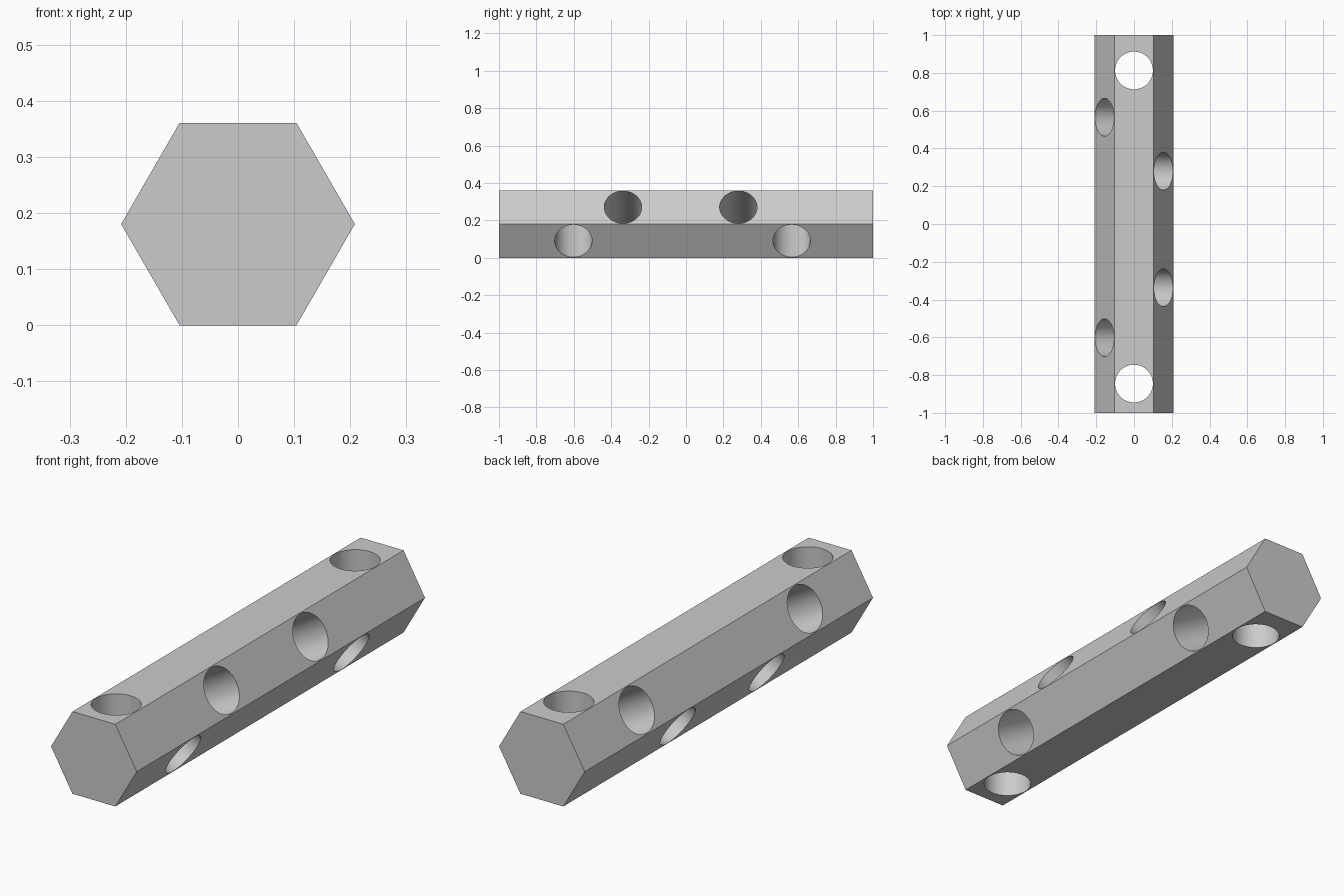
import bpy, bmesh
from math import cos, sin, pi, radians
from mathutils import Matrix, Vector

cube = bpy.data.objects.get("Cube")
if cube:
    bpy.data.objects.remove(cube, do_unlink=True)

HALF_LENGTH = 1.0
CORNER = 0.2083
CENTRE_Z = CORNER * sin(pi / 3)
HOLE_RADIUS = 0.1

grey = bpy.data.materials.new("plain_grey")
grey.use_nodes = True
colour = (0.6, 0.6, 0.6, 1)
grey.diffuse_color = colour
grey.node_tree.nodes["Principled BSDF"].inputs["Base Color"].default_value = colour


def make_object(name, bm):
    bmesh.ops.recalc_face_normals(bm, faces=bm.faces[:])
    mesh = bpy.data.meshes.new(name)
    bm.to_mesh(mesh)
    bm.free()
    mesh.materials.append(grey)
    obj = bpy.data.objects.new(name, mesh)
    bpy.context.collection.objects.link(obj)
    return obj


# Hexagonal bar lying along y, flat side down
bm = bmesh.new()
corners = [bm.verts.new((CORNER * cos(i * pi / 3), -HALF_LENGTH,
                         CENTRE_Z + CORNER * sin(i * pi / 3))) for i in range(6)]
end = bm.faces.new(corners)
extruded = bmesh.ops.extrude_face_region(bm, geom=[end], use_keep_orig=True)
moved = [v for v in extruded["geom"] if isinstance(v, bmesh.types.BMVert)]
bmesh.ops.translate(bm, verts=moved, vec=(0, 2 * HALF_LENGTH, 0))
bar = make_object("hexagonal_bar", bm)

# Through holes: tilt about the bar axis, and the two positions along it
holes = {0: (-0.845, 0.813), -60: (-0.602, 0.565), 60: (-0.337, 0.28)}
bm = bmesh.new()
for tilt, positions in holes.items():
    for y in positions:
        place = (Matrix.Translation(Vector((0, y, CENTRE_Z)))
                 @ Matrix.Rotation(radians(tilt), 4, "Y"))
        bmesh.ops.create_cone(bm, cap_ends=True, segments=64, radius1=HOLE_RADIUS,
                              radius2=HOLE_RADIUS, depth=0.6, matrix=place)
cutter = make_object("hole_cutter", bm)
cutter.hide_render = True

# Drill the bar, then smooth the hole walls
drill = bar.modifiers.new("drill", "BOOLEAN")
drill.operation = "DIFFERENCE"
drill.solver = "EXACT"
drill.object = cutter
bpy.ops.object.select_all(action="DESELECT")
bar.select_set(True)
bpy.context.view_layer.objects.active = bar
bpy.ops.object.modifier_apply(modifier=drill.name)
bpy.data.objects.remove(cutter, do_unlink=True)
bpy.ops.object.shade_smooth_by_angle(angle=radians(30))
